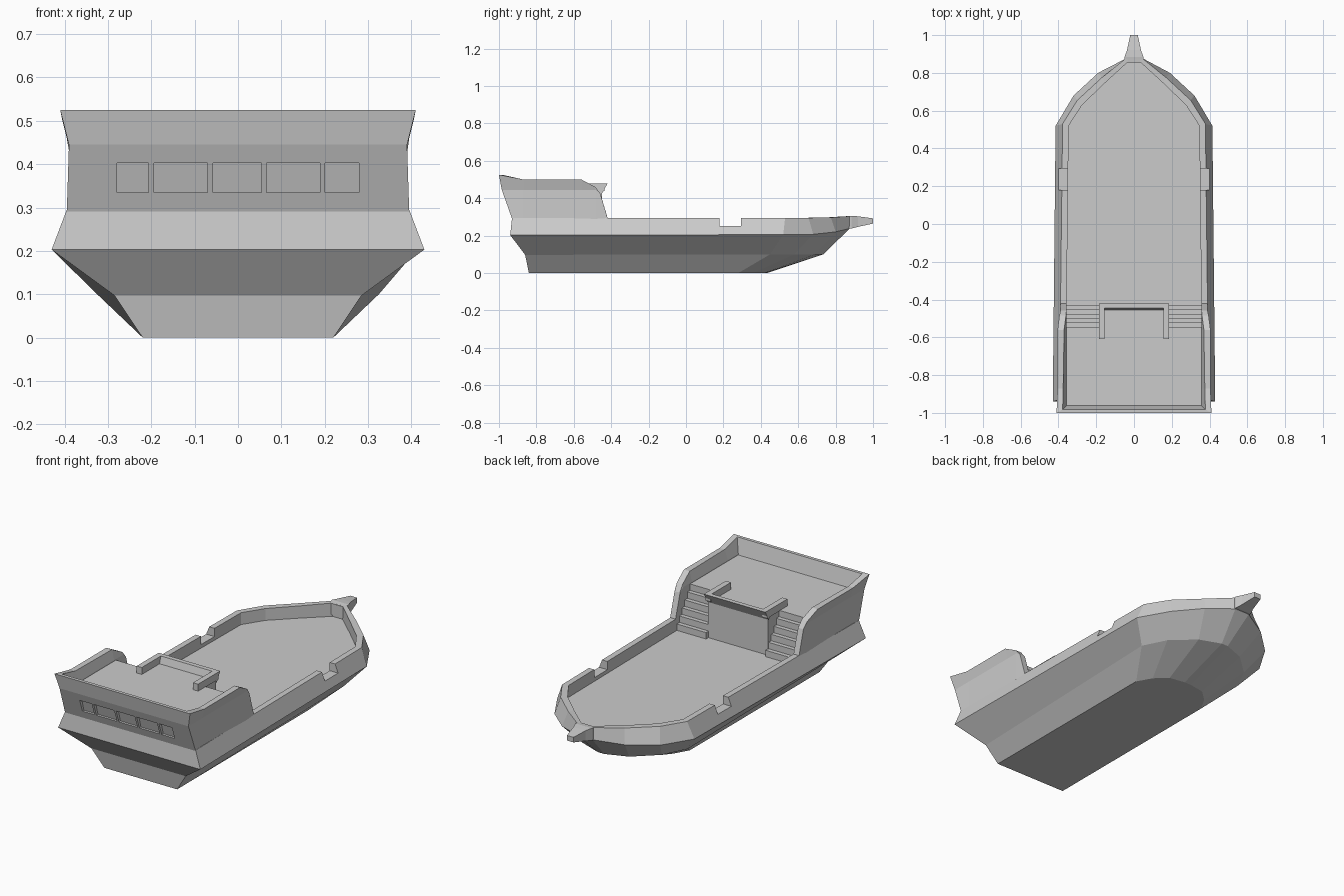
import bpy, bmesh

if "Cube" in bpy.data.objects:
    bpy.data.objects.remove(bpy.data.objects["Cube"])


def make(name, verts, faces):
    me = bpy.data.meshes.new(name)
    bm = bmesh.new()
    vs = [bm.verts.new(v) for v in verts]
    for f in faces:
        bm.faces.new([vs[i] for i in f])
    bmesh.ops.recalc_face_normals(bm, faces=bm.faces)
    bm.to_mesh(me)
    bm.free()
    ob = bpy.data.objects.new(name, me)
    bpy.context.collection.objects.link(ob)
    return ob


def loft(name, loops):
    """Closed loops of equal size joined by quads, capped at both ends."""
    n = len(loops[0])
    verts = [p for l in loops for p in l]
    faces = [list(range(n)), list(range(len(verts) - n, len(verts)))]
    for k in range(len(loops) - 1):
        for i in range(n):
            j = (i + 1) % n
            faces.append([k * n + i, k * n + j, (k + 1) * n + j, (k + 1) * n + i])
    return make(name, verts, faces)


def prism(name, profile, x0, x1):
    """Extrude a (y, z) profile along x."""
    return loft(name, [[(x, y, z) for y, z in profile] for x in (x0, x1)])


def box(name, x0, x1, y0, y1, z0, z1):
    return prism(name, [(y0, z0), (y1, z0), (y1, z1), (y0, z1)], x0, x1)


def mirrored(half):
    return half + [(-x, y, z) for x, y, z in reversed(half)]


def cut(target, cutter):
    cutter.hide_render = True
    cutter.display_type = 'WIRE'
    m = target.modifiers.new("cut", 'BOOLEAN')
    m.operation = 'DIFFERENCE'
    m.solver = 'EXACT'
    m.object = cutter


# Hull: half outlines from keel up, over the rail and down to the deck
rows = [
    [(.22, -.84, 0), (.22, .28, 0), (.175, .36, 0), (.11, .42, 0), (.02, .435, 0)],
    [(.285, -.86, .097), (.325, .45, .1), (.26, .58, .1), (.14, .69, .1), (.02, .735, .1)],
    [(.43, -.94, .203), (.415, .52, .205), (.32, .68, .207), (.19, .80, .22), (.045, .875, .238)],
    [(.395, -.93, .295), (.378, .53, .295), (.30, .655, .295), (.17, .775, .297), (.04, .88, .305)],
    [(.362, -.90, .295), (.346, .52, .295), (.275, .63, .295), (.15, .75, .297), (.03, .86, .303)],
    [(.362, -.90, .23), (.346, .52, .23), (.275, .63, .23), (.15, .75, .23), (.03, .86, .23)],
]
hull = loft("hull", [mirrored(r) for r in rows])

# Boarding gaps in both rails
for s in (-1, 1):
    cut(hull, box("gap_cutter", s * .33, s * .46, .18, .295, .25, .36))

# Bowsprit stub: tapering sections along y (y, half width, bottom, top)
loft("bowsprit", [[(-w, y, b), (w, y, b), (w, y, t), (-w, y, t)] for y, w, b, t in
                  [(.855, .05, .24, .302), (.885, .05, .238, .306),
                   (.92, .037, .247, .303), (1.0, .02, .264, .292)]])

# Stern bulwark: wall sections (side y, top z, outer top x, inner top x)
half = []
for y, t, xo, xi in [(-.42, .297, .388, .358), (-.458, .425, .389, .358),
                     (-.485, .46, .395, .36), (-.56, .50, .405, .37),
                     (-.87, .50, .405, .375)]:
    m = min(.445, t - .001)
    yl = max(y, -.87)
    half.append([(.392, yl, .29), (.39, y, m), (xo, y, t), (xi, y, t),
                 (.357, y, m), (.357, yl, .23)])
half.append([(.395, -.93, .29), (.39, -.985, .445), (.41, -1, .525), (.378, -.982, .525),
             (.357, -.962, .445), (.357, -.90, .23)])
for i in range(2):          # front edge leans back from the deck
    y = half[i][2][1]
    half[i][0] = (.39, -.42, .29)
    half[i][5] = (.357, -.42, .23)
for i in (2, 3):
    half[i][0] = (.392, half[i][2][1], .29)
half[1][0], half[1][5] = (.39, -.43, .29), (.357, -.43, .23)
sections = half + [[(-x, y, z) for x, y, z in s] for s in reversed(half)]
bulwark = loft("stern_bulwark", sections)

# Stern windows, separated by mullions
edges = [-.285, -.2, -.064, .06, .195, .285]
for a, b in zip(edges, edges[1:]):
    prof = [(-1.05, .335), (-.925, .335), (-.945, .403), (-1.05, .403)]
    cut(bulwark, prism("window_cutter", prof, a + .006, b - .006))

# Raised aft deck and its centre block
prism("aft_deck", [(-.545, .22), (-.545, .44), (-.963, .44), (-.90, .22)], -.36, .36)
box("aft_deck_front", -.182, .182, -.56, -.45, .22, .44)

# Stairs on both sides
n = 5
for s in (-1, 1):
    prof = [(-.55, .22), (-.43, .22)]
    for i in range(n):
        y, z = -.43 - i * .023, .23 + (i + 1) * .035
        prof += [(y, z), (y - .023, z)]
    prof.append((-.55, prof[-1][1]))
    # first riser rises straight from the deck
    prism("stairs", prof, s * .18, s * .36)

# Rail: flared front bar and two side arms
prism("rail_front", [(-.42, .478), (-.445, .478), (-.458, .435), (-.449, .425)], -.186, .186)
for s in (-1, 1):
    box("rail_arm", s * .155, s * .186, -.61, -.435, .438, .478)
